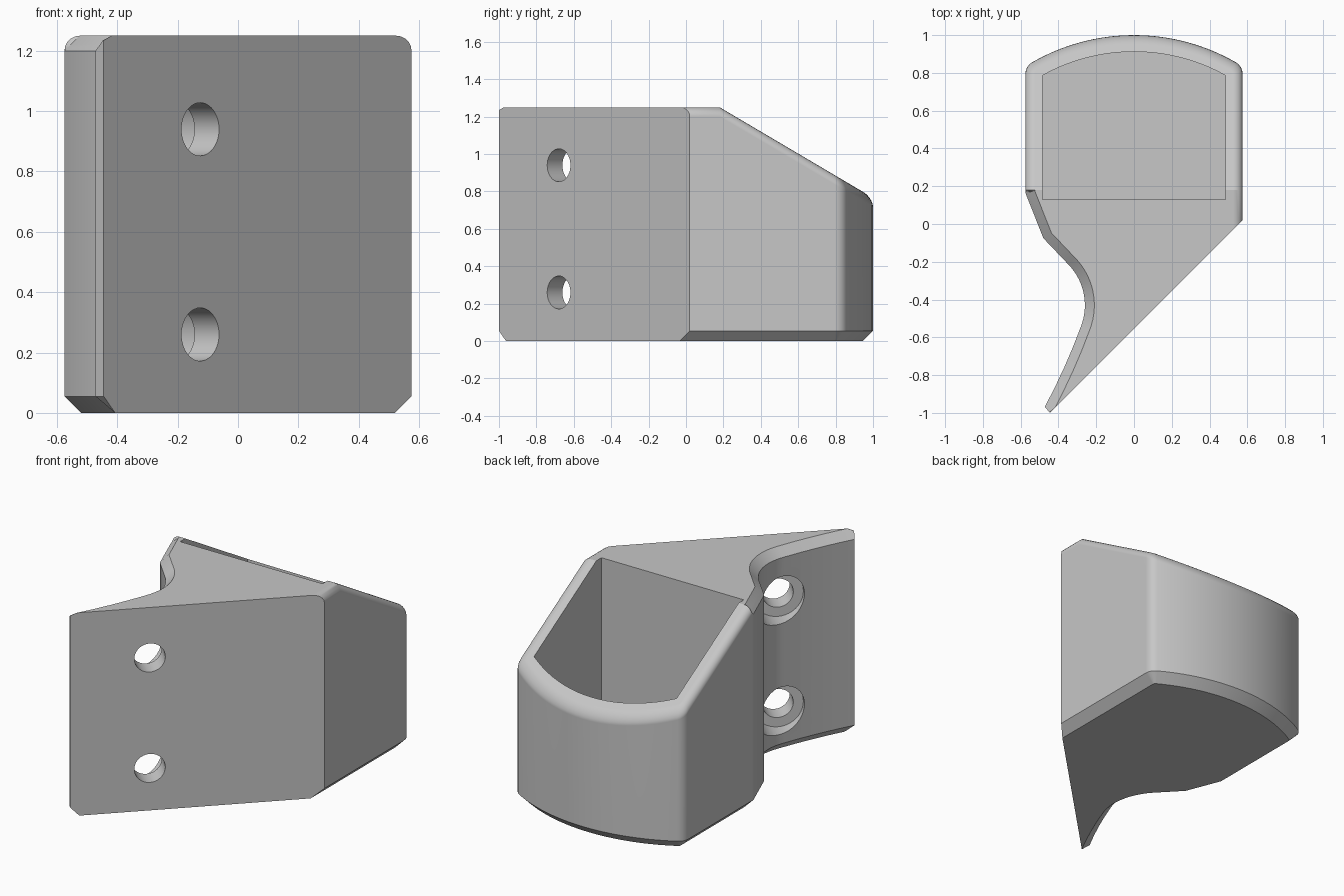
import bpy, bmesh, math
from mathutils import Vector

if "Cube" in bpy.data.objects:
    bpy.data.objects.remove(bpy.data.objects["Cube"], do_unlink=True)

HEIGHT, CREASE, SLOPE = 1.25, 0.18, 0.59
CHAMFER, ROUND = 0.055, 0.05
BACK_R, CORNER_R, HALF = 1.083, 0.07, 0.575

grey = bpy.data.materials.new("light grey")
grey.use_nodes = True
grey.diffuse_color = (0.57, 0.57, 0.57, 1)
grey.node_tree.nodes["Principled BSDF"].inputs["Base Color"].default_value = grey.diffuse_color


def arc(cx, cy, r, start, end, steps):
    angles = [start + (end - start) * k / steps for k in range(steps + 1)]
    return [Vector((cx + r * math.cos(a), cy + r * math.sin(a))) for a in angles]


def make_object(name, bm):
    bmesh.ops.remove_doubles(bm, verts=bm.verts, dist=1e-5)
    bmesh.ops.recalc_face_normals(bm, faces=bm.faces)
    mesh = bpy.data.meshes.new(name)
    bm.to_mesh(mesh)
    bm.free()
    mesh.materials.append(grey)
    obj = bpy.data.objects.new(name, mesh)
    bpy.context.collection.objects.link(obj)
    return obj


# Plan outline, counter-clockwise from the tip of the slanted mounting face
cx = HALF - CORNER_R
cy = math.sqrt((BACK_R - CORNER_R) ** 2 - cx ** 2) + 1 - BACK_R
meet = math.atan2(cy - 1 + BACK_R, cx)
right_corner = arc(cx, cy, CORNER_R, 0, meet, 4)
left_corner = [Vector((-p.x, p.y)) for p in reversed(right_corner)]
back = arc(0, 1 - BACK_R, BACK_R, meet, math.pi - meet, 20)[1:-1]
scoop = arc(-0.57, -0.43, 0.31, math.radians(45), math.radians(-22), 14)
tip = Vector((-0.472, -0.968))
tail = [scoop[-1].lerp(tip, t) + Vector((0.035 * t * (1 - t), 0)) for t in (0.25, 0.5, 0.75)]

outline = [Vector((-0.445, -1.0)), Vector((HALF, 0.02)), Vector((HALF, CREASE))]
outline += right_corner + back + left_corner
left_crease = len(outline)
outline += [Vector((-HALF, CREASE)), Vector((-HALF, 0.165)), Vector((-0.48, -0.075))]
outline += scoop + tail + [tip]
COUNT = len(outline)


def edge_normal(k):
    d = (outline[(k + 1) % COUNT] - outline[k]).normalized()
    return Vector((-d.y, d.x))


def corner(point, n1, d1, n2, d2):
    """Point where two shifted edge lines meet."""
    det = n1.x * n2.y - n1.y * n2.x
    if abs(det) < 1e-5:
        return point + n1 * d1
    return point + Vector((d1 * n2.y - d2 * n1.y, d2 * n1.x - d1 * n2.x)) / det


def inset(amount):
    """Shrink the outline, leaving the mounting face and tip edge in place."""
    dist = [0] + [amount] * (COUNT - 2) + [0]
    pts = [corner(outline[k], edge_normal(k - 1 if k else COUNT - 1), dist[k - 1],
                  edge_normal(k), dist[k]) for k in range(COUNT)]
    side = outline[0] - tip
    if (pts[-1] - tip).dot(side) > side.length_squared:
        n1, n2 = edge_normal(COUNT - 2), edge_normal(0)
        gap = n1.dot(tip - outline[0])
        pts[0] = corner(outline[0], n1, amount + gap, n2, 0)
        pts[-1] = pts[0].copy()
    return pts


def top_height(y):
    return HEIGHT - SLOPE * max(0, y - CREASE)


# Body: stacked rings with a chamfered foot and a softened upper rim
bm = bmesh.new()
rings = [[bm.verts.new((p.x, p.y, 0)) for p in inset(CHAMFER)],
         [bm.verts.new((p.x, p.y, CHAMFER)) for p in outline]]
for step in range(6):
    shift = ROUND * (1 - math.cos(step * math.pi / 10))
    ring = []
    for k, p in enumerate(inset(shift)):
        chamfered = k == 0 or k > left_crease
        drop = ROUND - shift if chamfered else ROUND * (1 - math.sin(step * math.pi / 10))
        top = HEIGHT if k in (2, left_crease) else top_height(p.y)
        ring.append(bm.verts.new((p.x, p.y, top - drop)))
    rings.append(ring)
for low, high in zip(rings, rings[1:]):
    for k in range(COUNT):
        j = (k + 1) % COUNT
        bm.faces.new((low[k], low[j], high[j], high[k]))
bm.faces.new(rings[0][::-1])
bm.faces.new(rings[-1][2:left_crease + 1])
bm.faces.new(rings[-1][:3] + rings[-1][left_crease:])
body = make_object("holder_body", bm)


# Cutter for the open pocket
bm = bmesh.new()
inner_r = BACK_R - 0.088
spread = math.acos(0.485 / inner_r)
plan = [Vector((-0.485, 0.13)), Vector((0.485, 0.13))]
plan += arc(0, 1 - BACK_R, inner_r, spread, math.pi - spread, 20)
face = bm.faces.new([bm.verts.new((p.x, p.y, 0.09)) for p in plan])
extruded = bmesh.ops.extrude_face_region(bm, geom=[face])["geom"]
bmesh.ops.translate(bm, vec=(0, 0, 1.5),
                    verts=[v for v in extruded if isinstance(v, bmesh.types.BMVert)])
cutters = [make_object("pocket_cutter", bm)]


# Cutters for the screw holes and their counterbores
axis = Vector((-1, 1, 0)).normalized()


def cylinder_cutter(name, z, radius, start, end):
    bm = bmesh.new()
    bmesh.ops.create_cone(bm, cap_ends=True, segments=40, radius1=radius,
                          radius2=radius, depth=end - start)
    bm.transform(axis.to_track_quat("Z", "Y").to_matrix().to_4x4())
    centre = Vector((-0.125, -0.68, z)) + axis * (start + end) / 2
    bmesh.ops.translate(bm, vec=centre, verts=bm.verts)
    cutters.append(make_object(name, bm))


for z in (0.26, 0.94):
    cylinder_cutter("screw_hole_cutter", z, 0.088, -0.1, 0.3)
    cylinder_cutter("counterbore_cutter", z, 0.145, 0.115, 0.5)

bpy.context.view_layer.objects.active = body
body.select_set(True)
for cutter in cutters:
    cutter.hide_render = True
    mod = body.modifiers.new("cut", "BOOLEAN")
    mod.operation, mod.solver, mod.object = "DIFFERENCE", "EXACT", cutter
    bpy.ops.object.modifier_apply(modifier=mod.name)
    bpy.data.objects.remove(cutter, do_unlink=True)

bpy.ops.object.shade_smooth_by_angle(angle=0.4)
weighted = body.modifiers.new("even_shading", "WEIGHTED_NORMAL")
weighted.keep_sharp = True
